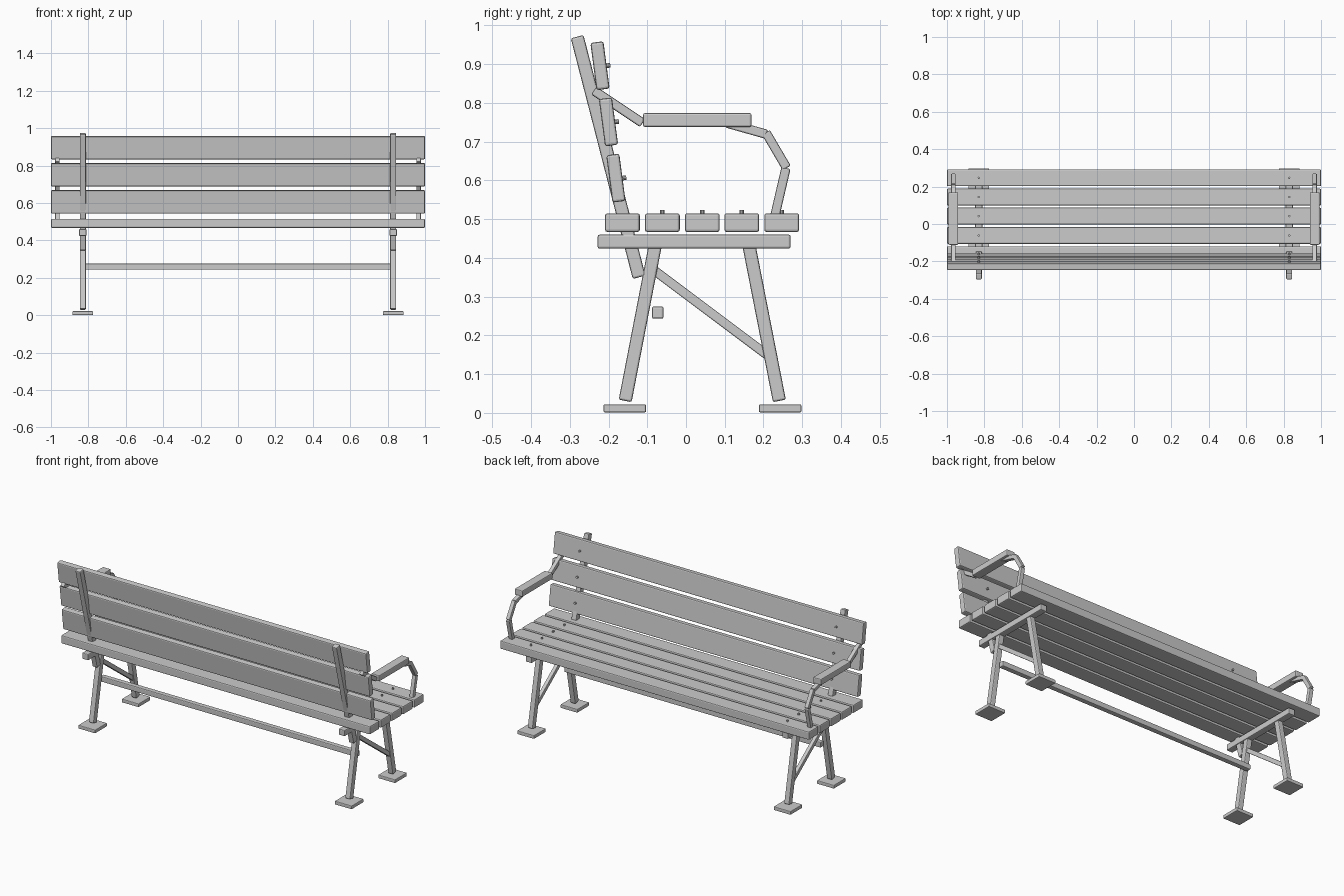
import bpy, math
from mathutils import Vector

if "Cube" in bpy.data.objects:
    bpy.data.objects.remove(bpy.data.objects["Cube"])


def box(name, loc, size, tilt=0.0, bevel=0.005):
    """Bevelled box, tilted about the x axis."""
    bpy.ops.mesh.primitive_cube_add(size=1, location=loc, rotation=(tilt, 0, 0))
    ob = bpy.context.object
    ob.name = name
    ob.scale = size
    bpy.ops.object.transform_apply(location=False, rotation=False, scale=True)
    mod = ob.modifiers.new("soft_edges", 'BEVEL')
    mod.width = bevel
    mod.segments = 2
    return ob


def bar(name, x, p, q, width, thick, bevel=0.005):
    """Bar running between two (y, z) points at a given x."""
    a, b = Vector(p), Vector(q)
    d, m = b - a, (a + b) / 2
    return box(name, (x, m.x, m.y), (width, thick, d.length),
               math.atan2(-d.x, d.y), bevel)


def bolt(name, loc, tilt=0.0):
    bpy.ops.mesh.primitive_cylinder_add(vertices=10, radius=0.006, depth=0.02,
                                        location=loc, rotation=(tilt, 0, 0))
    bpy.context.object.name = name


SEAT_Y = [-0.164, -0.061, 0.042, 0.144, 0.247]
BACK = [(-0.222, 0.896), (-0.2, 0.751), (-0.181, 0.606)]
LEAN = math.radians(7.5)

# seat and back planks
for y in SEAT_Y:
    box("seat_slat", (0, y, 0.491), (2, 0.09, 0.048), bevel=0.006)
for y, z in BACK:
    box("back_slat", (0, y, z), (2, 0.034, 0.123), LEAN, 0.006)

# long stretcher between the frames
box("stretcher", (0, -0.073, 0.259), (1.66, 0.03, 0.032))

for s, side in ((-1, "left"), (1, "right")):
    x = 0.83 * s
    # frame under the seat
    box(side + "_seat_rail", (x, 0.021, 0.442), (0.04, 0.498, 0.036))
    bar(side + "_back_post", x, (-0.281, 0.971), (-0.121, 0.35), 0.032, 0.034)
    bar(side + "_rear_leg", x, (-0.157, 0.031), (-0.078, 0.44), 0.032, 0.034)
    bar(side + "_front_leg", x, (0.241, 0.031), (0.161, 0.44), 0.032, 0.034)
    bar(side + "_brace", x, (-0.085, 0.37), (0.21, 0.149), 0.022, 0.024, 0.003)
    # foot plates
    for y in (-0.158, 0.243):
        box(side + "_foot", (x, y, 0.0115), (0.11, 0.11, 0.021), bevel=0.004)
    # bolts
    for y in SEAT_Y:
        bolt("seat_bolt", (x, y, 0.514))
    for y, z in BACK:
        bolt("back_bolt", (x, y + 0.017, z), math.pi / 2 + LEAN)
    # armrest with bent support
    ax = 0.966 * s
    box(side + "_armrest", (ax, 0.029, 0.756), (0.052, 0.28, 0.036))
    path = [[(-0.238, 0.832), (-0.112, 0.748)], [(0.105, 0.748), (0.208, 0.719)],
            [(0.206, 0.724), (0.26, 0.632)], [(0.258, 0.632), (0.224, 0.485)]]
    for p, q in path:
        bar(side + "_arm_support", ax, p, q, 0.024, 0.024, 0.004)
